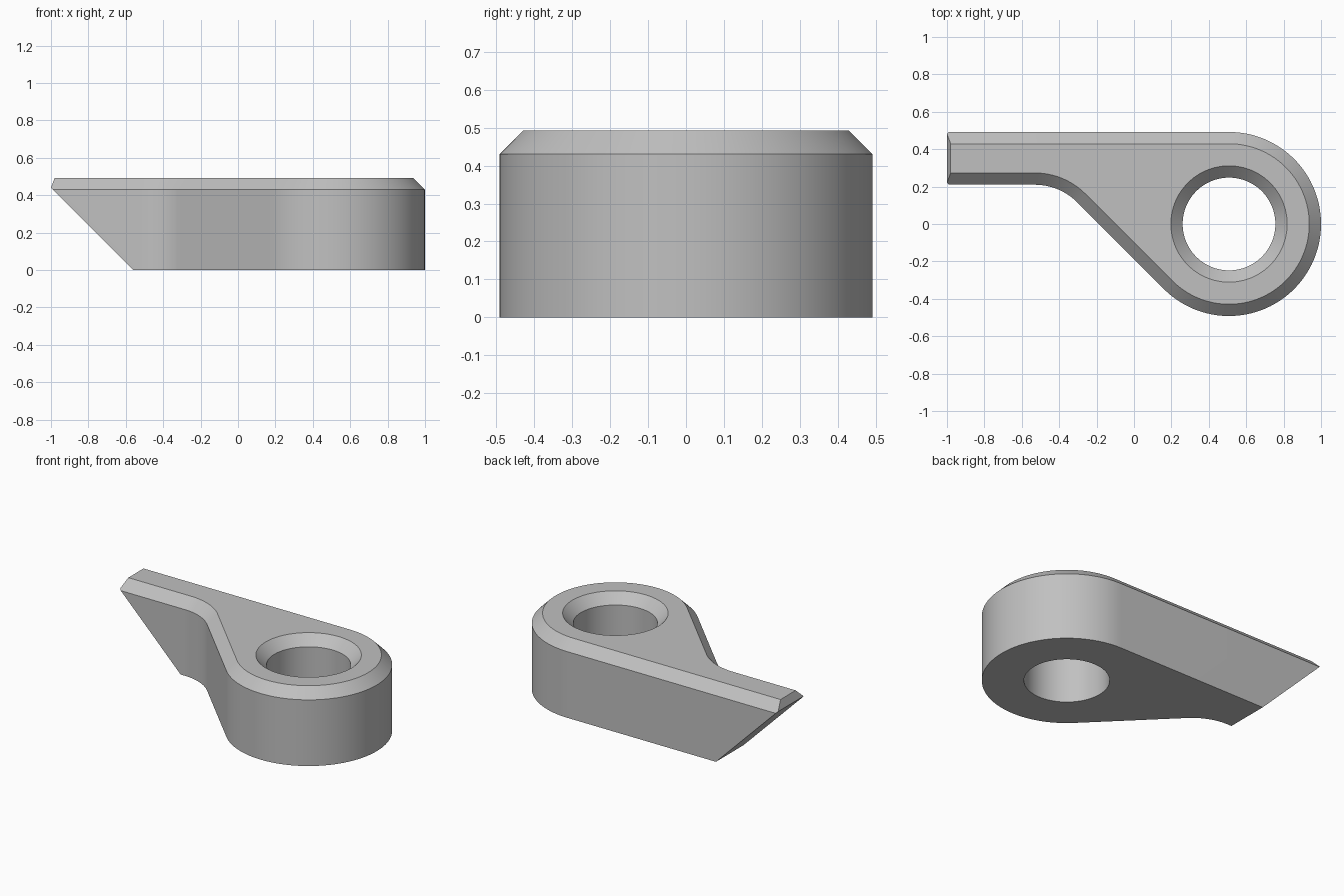
import bpy, bmesh
from math import sin, cos, radians, sqrt, tan

cube = bpy.data.objects.get("Cube")
if cube:
    bpy.data.objects.remove(cube, do_unlink=True)

CX, R, HOLE = 0.508, 0.492, 0.248      # ring centre, outer and bore radius
H, CH = 0.493, 0.063                   # height and chamfer size
ARM_Y, FILLET = 0.21, 0.32             # front side of the arm, inner fillet


def arc(cx, cy, r, a0, a1, n):
    angles = [radians(a0 + (a1 - a0) * i / n) for i in range(n + 1)]
    return [(cx + r * cos(a), cy + r * sin(a)) for a in angles]


def outline(d):
    """Teardrop outline, inset by d; the arm runs long and is trimmed later."""
    corner_x = -R * sqrt(2) + CX - ARM_Y
    fx = corner_x - FILLET * tan(radians(22.5))
    pts = [(-1.3, R - d), (-1.3, ARM_Y + d)]
    pts += arc(fx, ARM_Y - FILLET, FILLET + d, 90, 45, 16)
    pts += arc(CX, 0, R - d, 225, 450, 72)
    return pts


def bore(d):
    return arc(CX, 0, HOLE + d, 0, 360, 96)[:-1]


def wall(bm, shape):
    """Straight wall with a chamfer at the top; returns bottom and top edges."""
    rings = [[bm.verts.new((x, y, z)) for x, y in shape(d)]
             for d, z in ((0, 0), (0, H - CH), (CH, H))]
    n = len(rings[0])
    for low, high in zip(rings, rings[1:]):
        for i in range(n):
            j = (i + 1) % n
            bm.faces.new((low[i], low[j], high[j], high[i]))
    return [[bm.edges.get((ring[i], ring[(i + 1) % n])) for i in range(n)]
            for ring in (rings[0], rings[2])]


# Body: outer wall, bore, and the two caps between them
bm = bmesh.new()
outer, inner = wall(bm, outline), wall(bm, bore)
for a, b in zip(outer, inner):
    bmesh.ops.triangle_fill(bm, edges=a + b, use_beauty=True)
bmesh.ops.recalc_face_normals(bm, faces=bm.faces)

# Arm tip: slanted underside, then the small nose chamfer
for point, normal in (((-0.56, 0, 0), (-1, 0, -1)),
                      ((-1, 0, 0.44), (-0.053, 0, 0.02))):
    cut = bmesh.ops.bisect_plane(bm, geom=bm.verts[:] + bm.edges[:] + bm.faces[:],
                                 plane_co=point, plane_no=normal,
                                 clear_outer=True, dist=1e-5)
    rim = [e for e in cut["geom_cut"] if isinstance(e, bmesh.types.BMEdge)]
    bmesh.ops.holes_fill(bm, edges=rim, sides=0)
bmesh.ops.dissolve_limit(bm, angle_limit=0.001, verts=bm.verts, edges=bm.edges)
bmesh.ops.recalc_face_normals(bm, faces=bm.faces)

mesh = bpy.data.meshes.new("lever_body")
bm.to_mesh(mesh)
bm.free()
body = bpy.data.objects.new("lever_body", mesh)
bpy.context.collection.objects.link(body)

# Material
grey = bpy.data.materials.new("light grey")
grey.use_nodes = True
color = (0.53, 0.53, 0.53, 1)
grey.diffuse_color = color
grey.node_tree.nodes["Principled BSDF"].inputs["Base Color"].default_value = color
mesh.materials.append(grey)

# Smooth curved walls, sharp chamfer edges
bpy.ops.object.select_all(action="DESELECT")
body.select_set(True)
bpy.context.view_layer.objects.active = body
bpy.ops.object.shade_smooth_by_angle(angle=radians(30))
